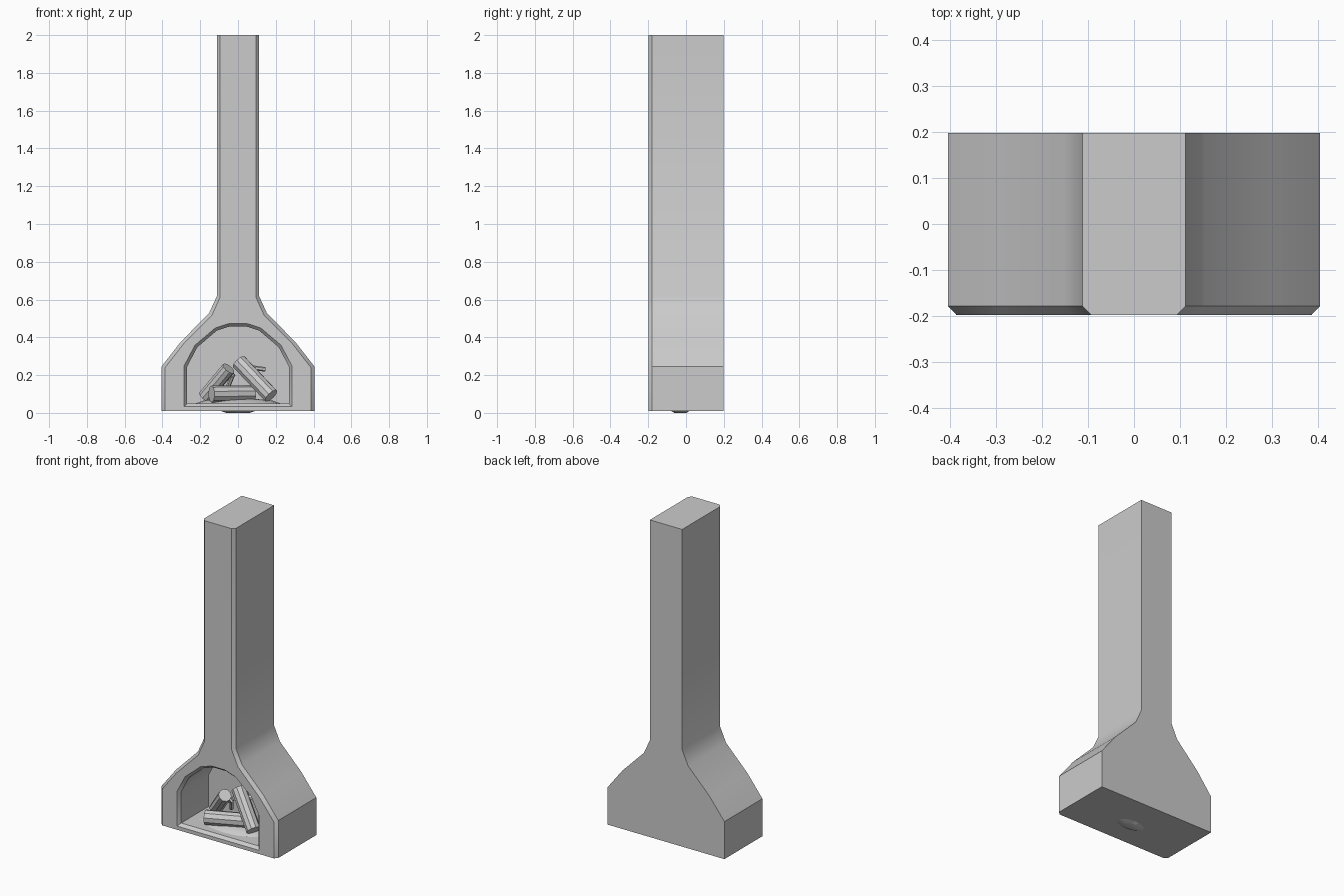
import bpy, bmesh, math
from mathutils import Vector

if "Cube" in bpy.data.objects:
    bpy.data.objects.remove(bpy.data.objects["Cube"])

FRONT, EDGE, BACK, FIREBOX = -0.198, -0.179, 0.198, 0.09


def finish(bm, name):
    bmesh.ops.recalc_face_normals(bm, faces=bm.faces)
    mesh = bpy.data.meshes.new(name)
    bm.to_mesh(mesh)
    bm.free()
    ob = bpy.data.objects.new(name, mesh)
    bpy.context.collection.objects.link(ob)
    bpy.ops.object.select_all(action='DESELECT')
    ob.select_set(True)
    bpy.context.view_layer.objects.active = ob
    bpy.ops.object.shade_smooth_by_angle(angle=math.radians(30))
    return ob


def mirrored(right):
    # right half runs bottom to top; result is one anticlockwise loop
    left = [(-x, z) for x, z in reversed(right) if x > 0]
    return [Vector(p) for p in right + left]


def inset(loop, d):
    out = []
    for i, p in enumerate(loop):
        a = (p - loop[i - 1]).normalized()
        b = (loop[(i + 1) % len(loop)] - p).normalized()
        na, nb = Vector((-a.y, a.x)), Vector((-b.y, b.x))
        out.append(p + (na + nb) * d / (1 + na.dot(nb)))
    return out


def ring(bm, loop, y):
    return [bm.verts.new((p.x, y, p.y)) for p in loop]


def skin(bm, a, b):
    for i in range(len(a)):
        j = (i + 1) % len(a)
        bm.faces.new((a[i], a[j], b[j], b[i]))


# Chimney body: chamfered silhouette with a recessed arched firebox
outer = mirrored([(0.405, 0.01), (0.405, 0.245), (0.303, 0.376), (0.153, 0.528),
                  (0.112, 0.618), (0.112, 2.0)])
front_outer = inset(outer, 0.018)
for p, q in zip(front_outer, outer):
    if q.y < 0.02 or q.y > 1.9:
        p.y = q.y          # base and top stay flush
arch = mirrored([(0.285, 0.033), (0.285, 0.25), (0.228, 0.358), (0.12, 0.45),
                 (0.045, 0.474)])
arch_in = inset(arch, 0.016)

bm = bmesh.new()
back, side, face = ring(bm, outer, BACK), ring(bm, outer, EDGE), ring(bm, front_outer, FRONT)
rim, lip, deep = ring(bm, arch, FRONT), ring(bm, arch_in, EDGE), ring(bm, arch_in, FIREBOX)
for a, b in ((back, side), (side, face), (rim, lip), (lip, deep)):
    skin(bm, a, b)
bm.faces.new(back)
bm.faces.new(deep)
edges = []
for loop in (face, rim):
    for i in range(len(loop)):
        edges.append(bm.edges.get((loop[i - 1], loop[i])))
bmesh.ops.triangle_fill(bm, edges=edges, use_beauty=True, normal=(0, -1, 0))
finish(bm, "chimney_body")


# Ash bed: low lathed mound under the logs
bm = bmesh.new()
rings = []
for r, z in ((0.06, 0.0), (0.225, 0.05), (0.18, 0.066), (0.09, 0.074)):
    rings.append([bm.verts.new((r * math.cos(t), -0.03 + 0.52 * r * math.sin(t), z))
                  for t in (math.tau * i / 16 for i in range(16))])
for a, b in zip(rings, rings[1:]):
    skin(bm, a, b)
bm.faces.new(rings[0])
bm.faces.new(rings[-1])
finish(bm, "ash_bed")


# Logs and twigs: cylinders between two points
def log(name, start, end, radius, sides=10):
    a, b = Vector(start), Vector(end)
    bm = bmesh.new()
    bmesh.ops.create_cone(bm, cap_ends=True, segments=sides, radius1=radius,
                          radius2=radius, depth=(b - a).length)
    ob = finish(bm, name)
    ob.location = (a + b) / 2
    ob.rotation_mode = 'QUATERNION'
    ob.rotation_quaternion = (b - a).to_track_quat('Z', 'Y')


log("front_log", (-0.14, -0.125, 0.1), (0.08, -0.035, 0.103), 0.044)
log("right_log", (0.005, 0.0, 0.27), (0.175, -0.095, 0.09), 0.043)
log("left_log", (-0.05, -0.057, 0.235), (-0.175, 0.03, 0.085), 0.038)
log("right_twig", (0.04, -0.01, 0.245), (0.145, 0.0, 0.23), 0.012, 6)
log("left_twig", (-0.1, 0.0, 0.155), (-0.02, -0.01, 0.205), 0.012, 6)
log("back_twig", (-0.06, 0.02, 0.12), (-0.03, -0.02, 0.195), 0.012, 6)
